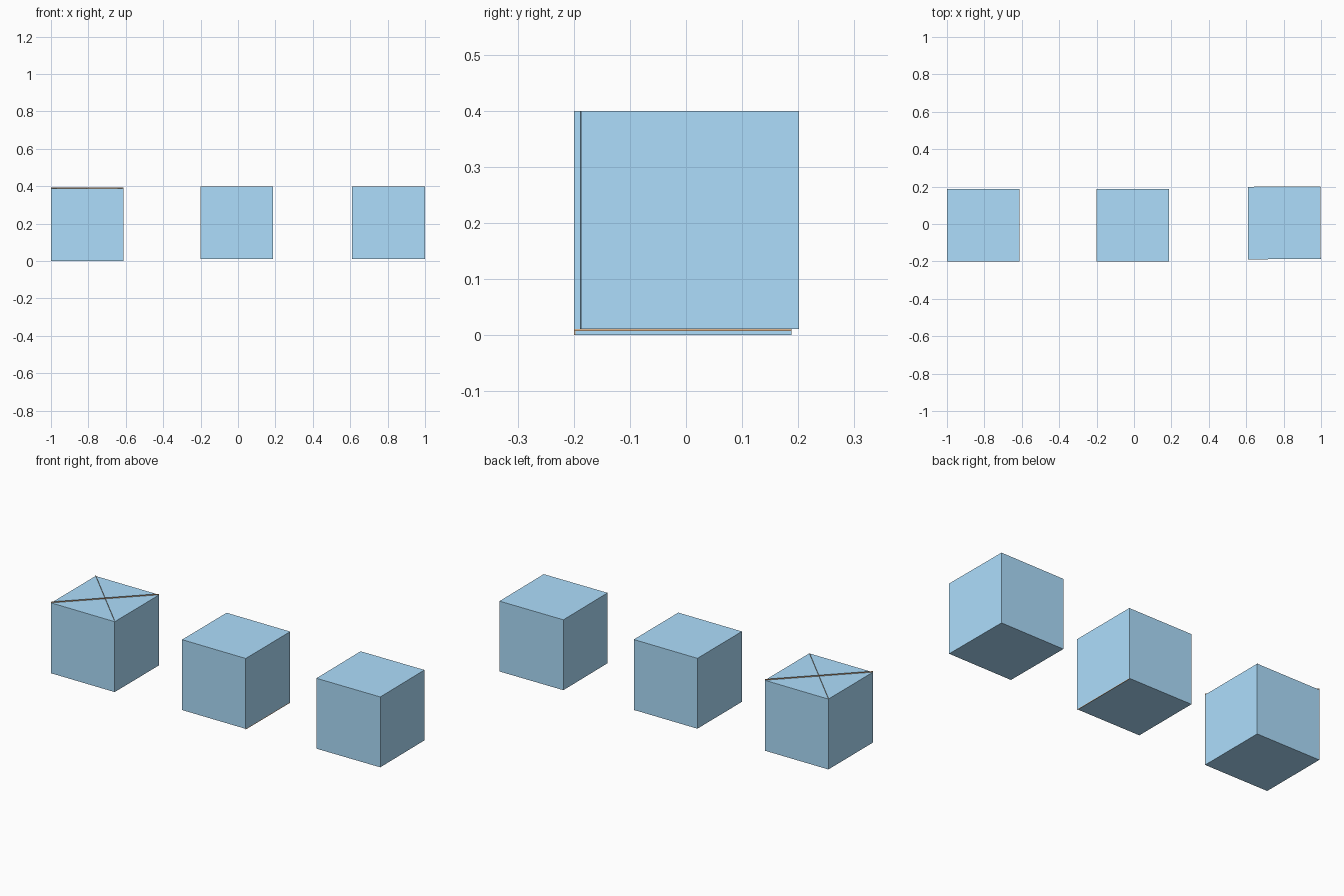
import bpy, bmesh, math
from mathutils import Vector

if "Cube" in bpy.data.objects:
    bpy.data.objects.remove(bpy.data.objects["Cube"])

S = 0.388     # cube side
H = S / 2
FIN = 0.006   # height of the folded flap edges


def material(name, rgb):
    m = bpy.data.materials.new(name)
    m.diffuse_color = (*rgb, 1)
    m.use_nodes = True
    m.node_tree.nodes["Principled BSDF"].inputs["Base Color"].default_value = m.diffuse_color
    return m


BLUE = material("blue_card", (0.42, 0.73, 0.98))
BROWN = material("brown_card", (0.75, 0.48, 0.28))


def mesh_object(name, bm, loc, mat, yaw=0.0):
    me = bpy.data.meshes.new(name)
    bm.to_mesh(me)
    bm.free()
    me.materials.append(mat)
    ob = bpy.data.objects.new(name, me)
    ob.location = loc
    ob.rotation_euler.z = math.radians(yaw)
    bpy.context.collection.objects.link(ob)
    return ob


def sheet(name, pts, loc, mat, yaw=0.0):
    bm = bmesh.new()
    bm.faces.new([bm.verts.new(p) for p in pts])
    return mesh_object(name, bm, loc, mat, yaw)


def box(name, loc, yaw=0.0, open_top=False):
    bm = bmesh.new()
    bmesh.ops.create_cube(bm, size=S)
    if open_top:
        top = [f for f in bm.faces if f.normal.z > 0.9]
        bmesh.ops.delete(bm, geom=top, context='FACES_ONLY')
    return mesh_object(name, bm, loc, BLUE, yaw)


# Left box, open on top, closed by four triangular flaps
left = Vector((-0.806, -0.006, H))
top = left + Vector((0, 0, H))
box("left_box", left, open_top=True)
for i, side in enumerate(("front", "right", "back", "left")):
    sheet("lid_flap_" + side, [(-H, -H, 0), (H, -H, 0), (0, 0, 0)],
          top, BLUE, 90 * i)

# Brown folded edges standing along the two flap diagonals
R = H * math.sqrt(2)
for name, yaw in (("fold_a", 45), ("fold_b", 135)):
    sheet(name, [(-R, 0, 0), (R, 0, 0), (R, 0, FIN), (-R, 0, FIN)],
          top, BROWN, yaw)

# Brown corner edge of the left box
sheet("corner_edge", [(0, 0, -H), (0, 0.003, -H), (0, 0.003, H), (0, 0, H)],
      left + Vector((H + 0.0005, -H, 0)), BROWN)

# Closed boxes
middle = Vector((-0.007, -0.006, 0.011 + H))
box("middle_box", middle)
box("right_box", (0.8035, 0.006, 0.011 + H), yaw=0.3)

# Brown bottom edge under the middle box
sheet("bottom_edge", [(0, -H, -0.004), (0, H, -0.004), (0, H, 0), (0, -H, 0)],
      middle + Vector((H, 0, -H)), BROWN)
